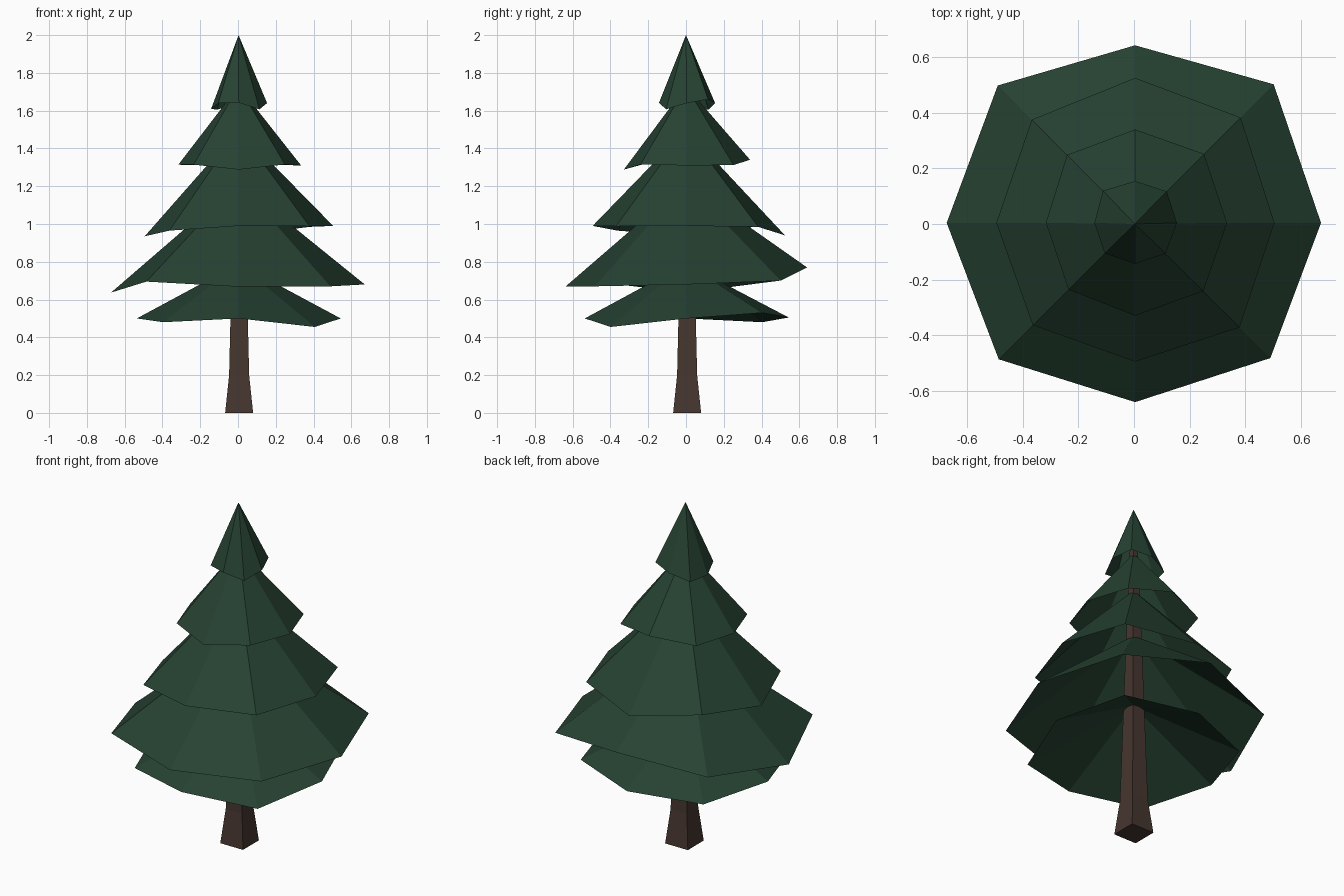
import bpy, bmesh, math

if "Cube" in bpy.data.objects:
    bpy.data.objects.remove(bpy.data.objects["Cube"])


def material(name, rgb):
    m = bpy.data.materials.new(name)
    m.diffuse_color = (*rgb, 1.0)
    m.use_nodes = True
    m.node_tree.nodes["Principled BSDF"].inputs["Base Color"].default_value = m.diffuse_color
    return m


def new_object(name, bm, mat):
    bmesh.ops.recalc_face_normals(bm, faces=bm.faces)
    me = bpy.data.meshes.new(name)
    bm.to_mesh(me)
    bm.free()
    me.materials.append(mat)
    ob = bpy.data.objects.new(name, me)
    bpy.context.collection.objects.link(ob)
    return ob


green = material("dark_green_needles", (0.0194, 0.0545, 0.0319))
brown = material("brown_bark", (0.061, 0.037, 0.028))

# Trunk: tapered square column with a flared foot (half width, height)
bm = bmesh.new()
rings = []
for h, z in [(0.074, 0.0), (0.053, 0.2), (0.046, 0.5), (0.032, 1.1), (0.014, 1.8)]:
    rings.append([bm.verts.new((0.006 + sx * h, 0.006 + sy * h, z))
                  for sx, sy in ((1, 1), (-1, 1), (-1, -1), (1, -1))])
for a, b in zip(rings, rings[1:]):
    for i in range(4):
        j = (i + 1) % 4
        bm.faces.new((a[i], a[j], b[j], b[i]))
bm.faces.new(rings[0][::-1])
bm.faces.new(rings[-1])
new_object("trunk", bm, brown)


def branch_layer(name, apex_z, radii, heights):
    """Open eight-sided cone with an uneven rim, starting at +x, turning to +y."""
    bm = bmesh.new()
    apex = bm.verts.new((0.003, 0, apex_z))
    rim = [bm.verts.new((0.004 + r * math.cos(i * math.pi / 4),
                         0.004 + r * math.sin(i * math.pi / 4), z))
           for i, (r, z) in enumerate(zip(radii, heights))]
    for i in range(8):
        bm.faces.new((rim[i], rim[(i + 1) % 8], apex))
    # keep the outside pointing outward on the open cone
    for f in bm.faces:
        f.normal_update()
    new_object(name, bm, green)


# Foliage layers from bottom to top
branch_layer("branches_bottom", 0.79,
             (0.54, 0.565, 0.54, 0.565, 0.54, 0.565, 0.54, 0.57),
             (0.50, 0.53, 0.505, 0.48, 0.50, 0.48, 0.50, 0.455))
branch_layer("branches_lower", 1.22,
             (0.667, 0.703, 0.637, 0.697, 0.676, 0.692, 0.643, 0.686),
             (0.68, 0.70, 0.77, 0.70, 0.637, 0.695, 0.668, 0.67))
branch_layer("branches_middle", 1.50,
             (0.50, 0.535, 0.52, 0.524, 0.498, 0.519, 0.498, 0.53),
             (0.99, 0.985, 0.94, 0.987, 0.935, 0.965, 0.99, 0.988))
branch_layer("branches_upper", 1.73,
             (0.33, 0.35, 0.335, 0.345, 0.32, 0.338, 0.333, 0.346),
             (1.31, 1.312, 1.34, 1.312, 1.314, 1.314, 1.288, 1.315))
branch_layer("branches_top", 2.0,
             (0.15, 0.16, 0.15, 0.163, 0.146, 0.154, 0.147, 0.155),
             (1.64, 1.66, 1.64, 1.605, 1.61, 1.64, 1.642, 1.607))
